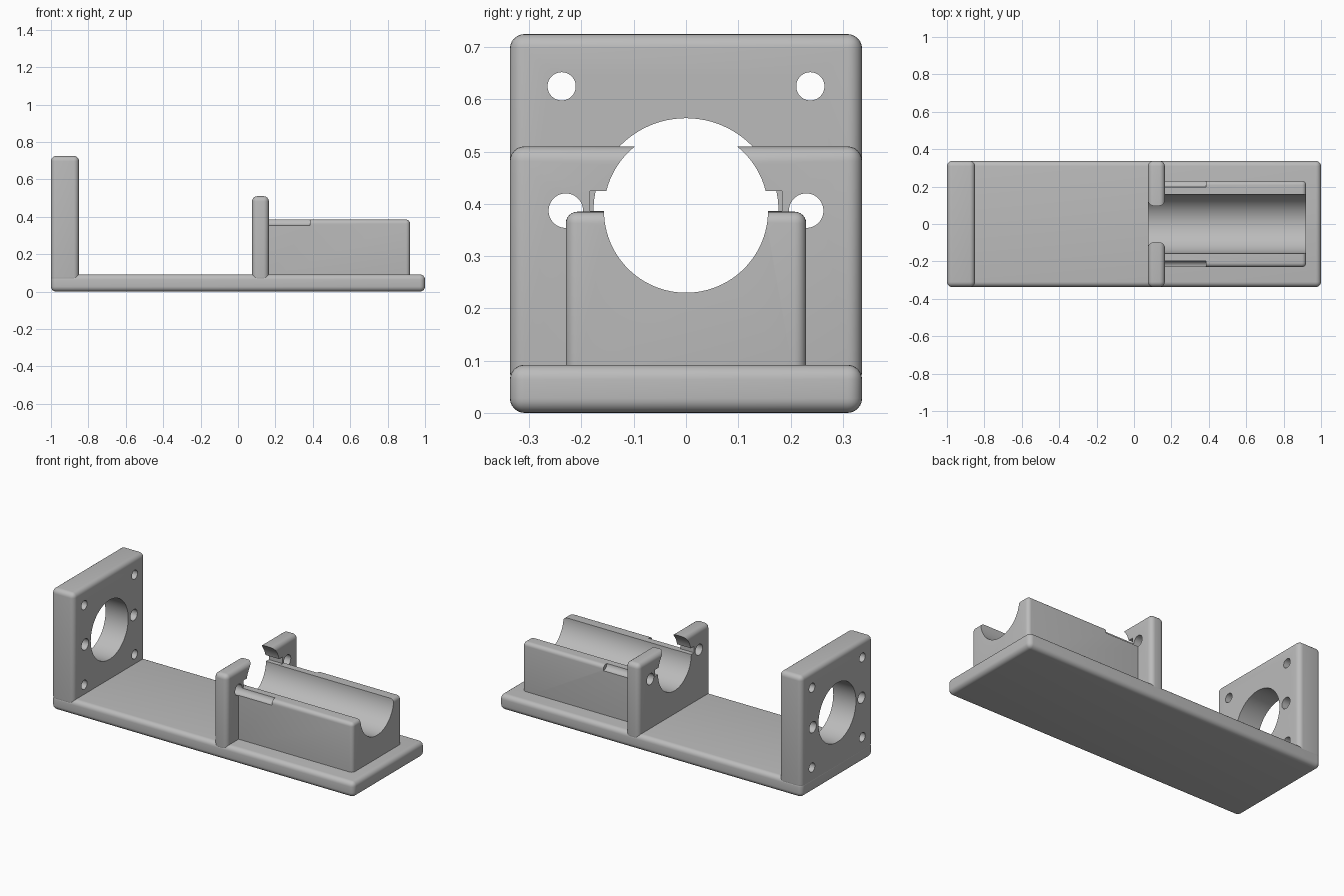
import bpy
from math import pi, radians

old = bpy.data.objects.get("Cube")
if old:
    bpy.data.objects.remove(old, do_unlink=True)

GREY = (0.5, 0.5, 0.5, 1)
grey = bpy.data.materials.new("plain grey")
grey.use_nodes = True
grey.diffuse_color = GREY
grey.node_tree.nodes["Principled BSDF"].inputs["Base Color"].default_value = GREY

AXIS_Z = 0.387      # height of the bore axis
HALF_Y = 0.337      # half width of base and plates
SIDE_Y, SIDE_R = 0.23, 0.033


def box(name, x0, x1, half_y, z0, z1):
    bpy.ops.mesh.primitive_cube_add(size=1, location=((x0 + x1) / 2, 0, (z0 + z1) / 2))
    ob = bpy.context.object
    ob.name = name
    ob.scale = (x1 - x0, 2 * half_y, z1 - z0)
    bpy.ops.object.transform_apply(location=False, rotation=False, scale=True)
    return ob


def as_cutter(ob):
    ob.hide_render = True
    ob.hide_set(True)
    return ob


def drill(name, x0, x1, y, z, r, sides=48):
    bpy.ops.mesh.primitive_cylinder_add(vertices=sides, radius=r, depth=x1 - x0,
                                        location=((x0 + x1) / 2, y, z), rotation=(0, pi / 2, 0))
    ob = bpy.context.object
    ob.name = name
    return as_cutter(ob)


def finish(ob, radius, cutters=()):
    """Round the edges, cut the openings, then shade smooth with sharp edges kept."""
    ob.data.materials.append(grey)
    bevel = ob.modifiers.new("rounded edges", 'BEVEL')
    bevel.width, bevel.segments = radius, 6
    for c in cutters:
        cut = ob.modifiers.new("cut", 'BOOLEAN')
        cut.operation, cut.solver, cut.object = 'DIFFERENCE', 'EXACT', c
    bpy.ops.object.select_all(action='DESELECT')
    ob.select_set(True)
    bpy.context.view_layer.objects.active = ob
    for m in list(ob.modifiers):
        bpy.ops.object.modifier_apply(modifier=m.name)
    bpy.ops.object.shade_smooth_by_angle(angle=radians(30))


# Openings of the end plate: large bore and six bolt holes
plate_cuts = [drill("plate_bore_cutter", -1.1, -0.7, 0, AXIS_Z, 0.177, 96)]
for s in (-1, 1):
    plate_cuts.append(drill("plate_side_cutter", -1.1, -0.7, s * SIDE_Y, AXIS_Z, SIDE_R))
    for dz in (-0.238, 0.238):
        plate_cuts.append(drill("plate_bolt_cutter", -1.1, -0.7, s * 0.238, AXIS_Z + dz, 0.027))

# Openings shared by the middle wall and the cradle
cradle_cuts = [drill("cradle_bore_cutter", -0.1, 1.1, 0, AXIS_Z, 0.157, 96)]
for s in (-1, 1):
    cradle_cuts.append(drill("rod_cutter", -0.1, 0.385, s * SIDE_Y, AXIS_Z, SIDE_R))
notch = as_cutter(box("notch_cutter", 0, 0.25, 0.184, 0.386, 0.425))

# Solid parts
finish(box("base", -1, 1, HALF_Y, 0, 0.092), 0.028)
finish(box("end_plate", -1, -0.85, HALF_Y, 0.05, 0.725), 0.028, plate_cuts)
finish(box("middle_wall", 0.075, 0.165, HALF_Y, 0.05, 0.51), 0.028, cradle_cuts + [notch])
finish(box("cradle", 0.11, 0.92, 0.23, 0.04, 0.385), 0.022, cradle_cuts)
